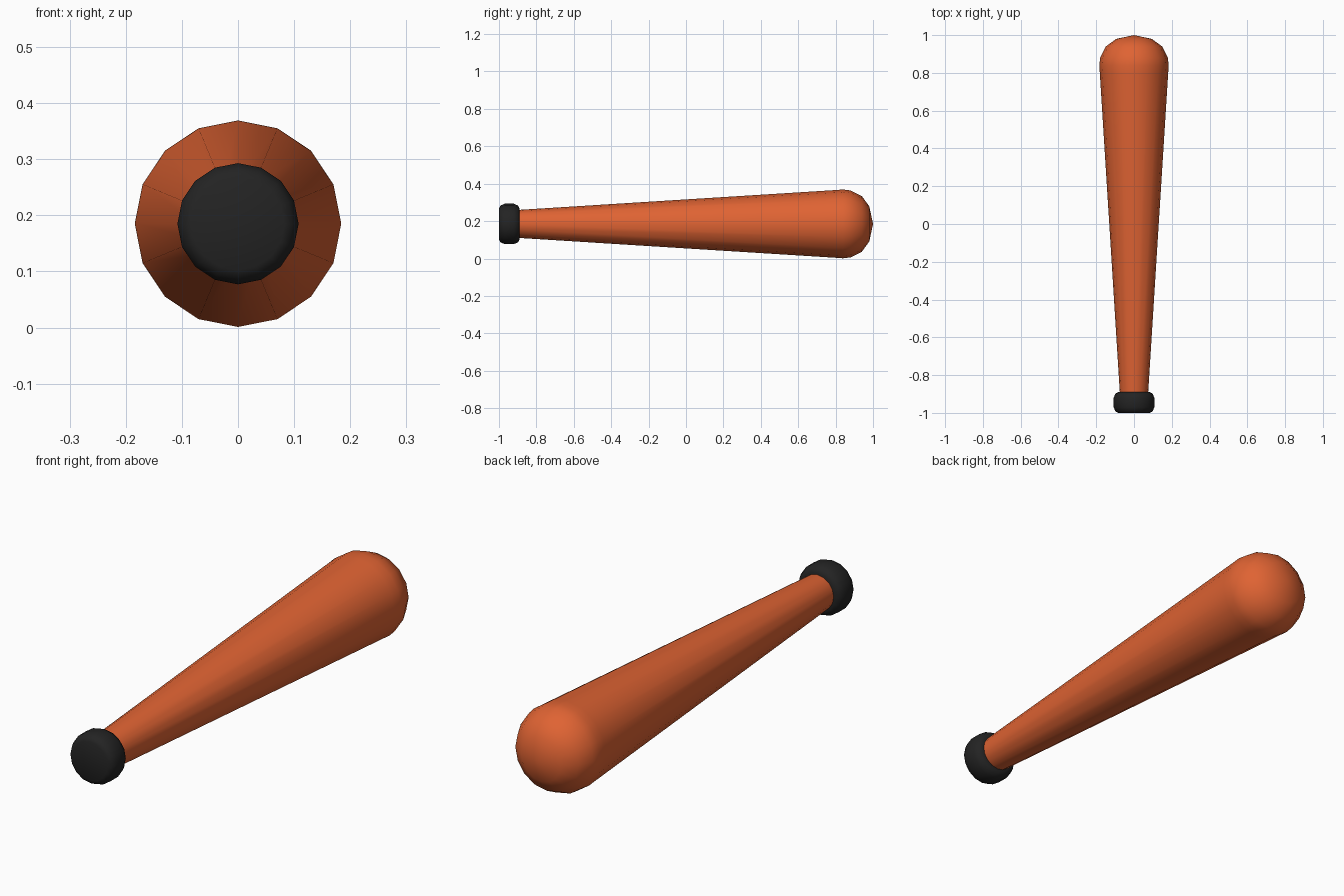
import bpy, bmesh, math

if "Cube" in bpy.data.objects:
    bpy.data.objects.remove(bpy.data.objects["Cube"])

CENTRE_Z = 0.185
SIDES = 16


def material(name, rgb):
    m = bpy.data.materials.new(name)
    m.diffuse_color = (*rgb, 1)
    m.use_nodes = True
    m.node_tree.nodes["Principled BSDF"].inputs["Base Color"].default_value = m.diffuse_color
    return m


def lathe(name, profile, mat):
    """Revolve (y, radius) points round the y axis; radius 0 gives a pole."""
    bm = bmesh.new()
    rings = []
    for y, r in profile:
        count = SIDES if r > 0 else 1
        rings.append([bm.verts.new((r * math.sin(i * math.tau / SIDES), y,
                                    CENTRE_Z + r * math.cos(i * math.tau / SIDES)))
                      for i in range(count)])
    for a, b in zip(rings, rings[1:]):
        for i in range(SIDES):
            j = (i + 1) % SIDES
            quad = [a[i % len(a)], a[j % len(a)], b[j % len(b)], b[i % len(b)]]
            bm.faces.new(list(dict.fromkeys(quad)))
    bmesh.ops.recalc_face_normals(bm, faces=bm.faces)
    mesh = bpy.data.meshes.new(name)
    bm.to_mesh(mesh)
    bm.free()
    mesh.materials.append(mat)
    ob = bpy.data.objects.new(name, mesh)
    bpy.context.collection.objects.link(ob)
    bpy.ops.object.select_all(action='DESELECT')
    ob.select_set(True)
    bpy.context.view_layer.objects.active = ob
    bpy.ops.object.shade_smooth_by_angle(angle=math.radians(50))
    return ob


orange = material("orange", (0.74, 0.125, 0.033))
black = material("black", (0.017, 0.017, 0.017))

# Tapered barrel with a rounded end
lathe("barrel", [(-0.91, 0.074), (0.80, 0.181), (0.84, 0.184), (0.88, 0.179),
                 (0.94, 0.149), (0.98, 0.094), (1.0, 0)], orange)

# Grip knob with bevelled rims
lathe("knob", [(-1.0, 0), (-1.0, 0.083), (-0.992, 0.098), (-0.97, 0.108),
               (-0.92, 0.108), (-0.898, 0.098), (-0.89, 0.083), (-0.89, 0)], black)
